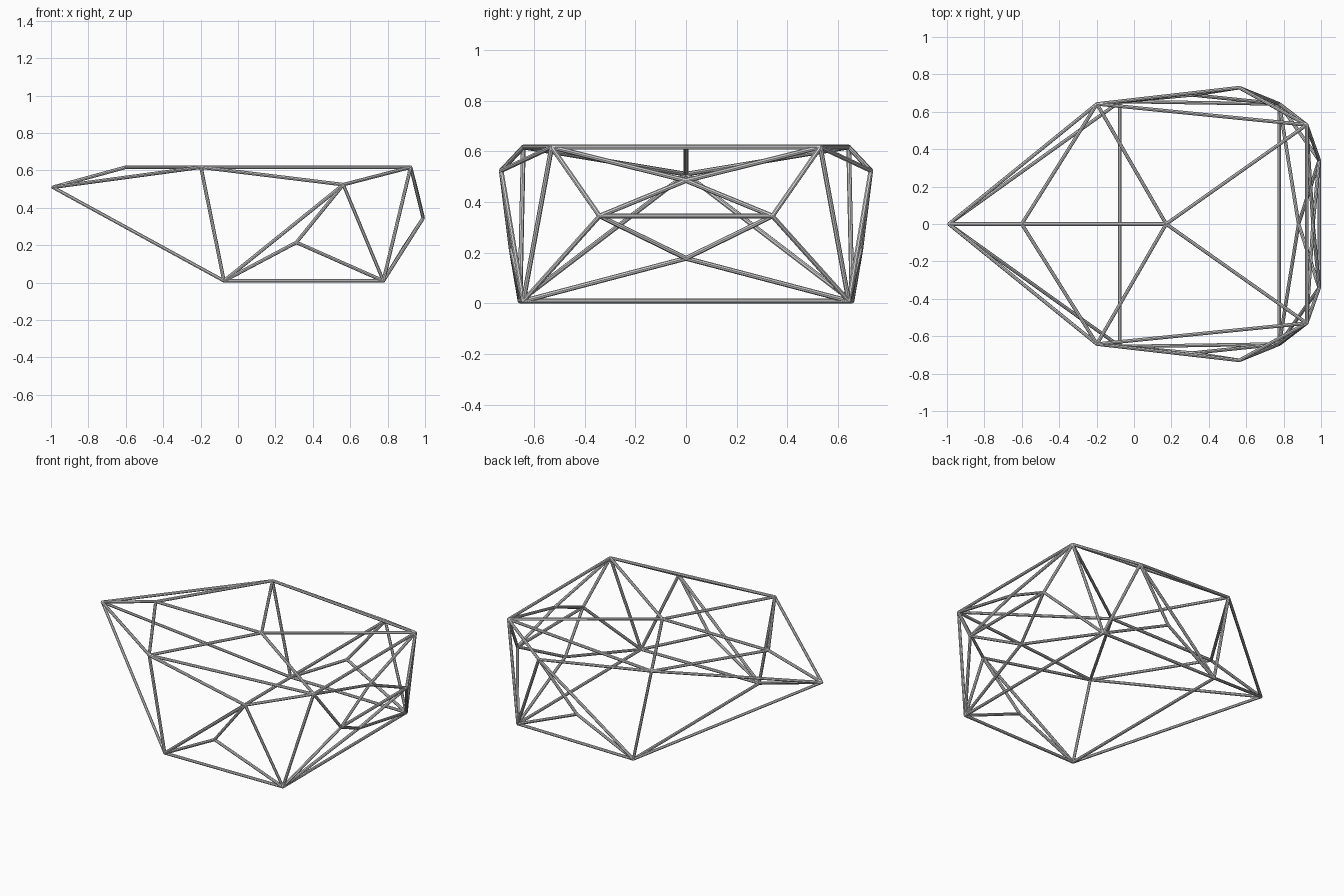
import bpy, bmesh
from mathutils import Vector, Matrix

RADIUS = 0.0095
SIDES = 8
GREY = (0.68, 0.68, 0.68, 1)

cube = bpy.data.objects.get("Cube")
if cube:
    bpy.data.objects.remove(cube, do_unlink=True)

# One light grey for the whole frame
steel = bpy.data.materials.new("light steel grey")
steel.use_nodes = True
steel.diffuse_color = GREY
steel.node_tree.nodes["Principled BSDF"].inputs["Base Color"].default_value = GREY

# Frame joints on the centre plane
CENTRE = {
    "nose": (-0.99, 0, 0.51),
    "brow": (-0.6, 0, 0.617),
    "crown": (0.172, 0, 0.617),
    "rear_upper": (0.957, 0, 0.485),
    "rear_lower": (0.88, 0, 0.178),
}
# Frame joints that are mirrored in y
PAIRED = {
    "shoulder": (-0.198, 0.642, 0.617),
    "roof_rear": (0.923, 0.53, 0.617),
    "floor_front": (-0.075, 0.655, 0.0095),
    "floor_rear": (0.777, 0.642, 0.0095),
    "flank": (0.563, 0.729, 0.524),
    "skirt": (0.312, 0.69, 0.215),
    "tail": (0.99, 0.341, 0.345),
}


def joint(name, side):
    if name in CENTRE:
        return Vector(CENTRE[name])
    x, y, z = PAIRED[name]
    return Vector((x, y * side, z))


def add_rod(bm, a, b):
    axis = b - a
    turn = axis.to_track_quat('Z', 'Y').to_matrix().to_4x4()
    bmesh.ops.create_cone(bm, cap_ends=True, segments=SIDES, radius1=RADIUS,
                          radius2=RADIUS, depth=axis.length,
                          matrix=Matrix.Translation((a + b) / 2) @ turn)


def build(name, chains, cross_bars=()):
    """Rods along chains of joints on both sides, plus bars across the middle."""
    bm = bmesh.new()
    rods = []
    for chain in chains:
        names = chain.split()
        for p, q in zip(names, names[1:]):
            both = (1,) if p in CENTRE and q in CENTRE else (1, -1)
            rods += [(joint(p, s), joint(q, s)) for s in both]
    rods += [(joint(p, 1), joint(p, -1)) for p in cross_bars]
    for a, b in rods:
        add_rod(bm, a, b)
    # Rounded joints close the gaps between rod ends
    for spot in {tuple(p) for rod in rods for p in rod}:
        bmesh.ops.create_icosphere(bm, subdivisions=1, radius=RADIUS,
                                   matrix=Matrix.Translation(spot))
    mesh = bpy.data.meshes.new(name)
    bm.to_mesh(mesh)
    bm.free()
    mesh.materials.append(steel)
    obj = bpy.data.objects.new(name, mesh)
    bpy.context.collection.objects.link(obj)


build("roof_frame",
      ["brow crown", "brow shoulder crown roof_rear shoulder"],
      ["roof_rear"])
build("nose_frame", ["nose brow", "shoulder nose floor_front"])
build("side_frames",
      ["shoulder floor_front flank shoulder",
       "floor_front skirt floor_rear flank",
       "skirt flank roof_rear floor_rear"])
build("floor_frame", ["floor_front floor_rear"], ["floor_front", "floor_rear"])
build("rear_frame",
      ["roof_rear tail floor_rear rear_lower tail rear_upper roof_rear"],
      ["tail"])
